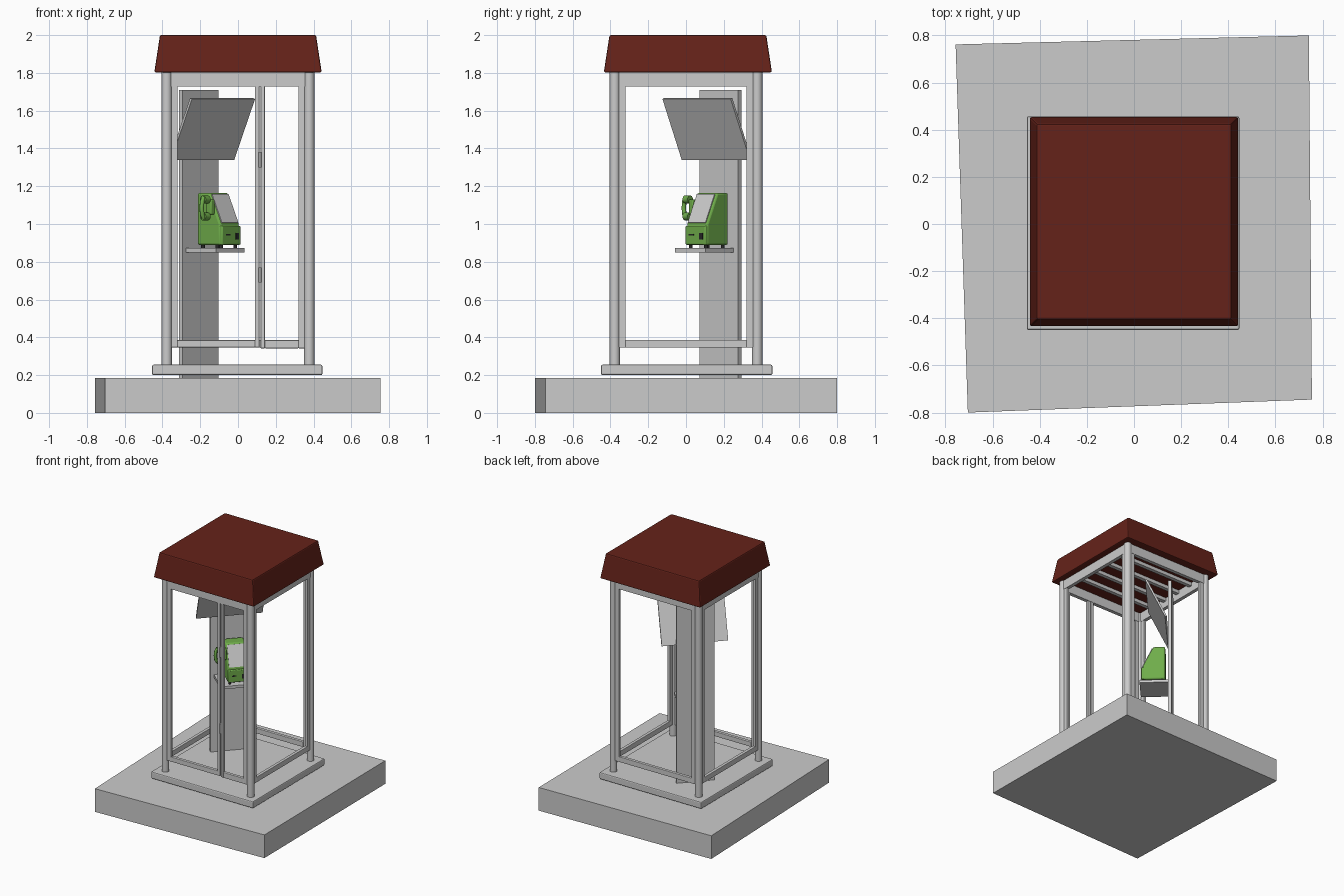
import bpy, bmesh, math
from mathutils import Matrix, Vector

if "Cube" in bpy.data.objects:
    bpy.data.objects.remove(bpy.data.objects["Cube"])


def material(name, col):
    m = bpy.data.materials.new(name)
    m.diffuse_color = (*col, 1)
    m.use_nodes = True
    m.node_tree.nodes["Principled BSDF"].inputs["Base Color"].default_value = m.diffuse_color
    return m


RED = material("dark_red", (0.13, 0.016, 0.01))
GREEN = material("green", (0.16, 0.42, 0.07))
BLACK = material("black", (0.02, 0.02, 0.02))

# Local frame of the corner phone stand: x along the panel, -y facing the user
STAND = Matrix.Translation((-0.1, 0.11, 0)) @ Matrix.Rotation(math.radians(47.2), 4, 'Z')
WORLD = Matrix.Identity(4)


def finish(bm, name, mat=None, frame=WORLD, bevel=0, segs=2, smooth=False):
    bmesh.ops.recalc_face_normals(bm, faces=bm.faces)
    me = bpy.data.meshes.new(name)
    bm.to_mesh(me)
    bm.free()
    ob = bpy.data.objects.new(name, me)
    bpy.context.collection.objects.link(ob)
    ob.matrix_world = frame
    if mat:
        me.materials.append(mat)
    if bevel:
        b = ob.modifiers.new("bevel", 'BEVEL')
        b.width, b.segments = bevel, segs
    if smooth:
        bpy.ops.object.select_all(action='DESELECT')
        ob.select_set(True)
        bpy.context.view_layer.objects.active = ob
        bpy.ops.object.shade_smooth_by_angle(angle=math.radians(35))
    return ob


def loft(name, lower, upper, **kw):
    """Solid between two matching outlines of 3D points."""
    bm = bmesh.new()
    a = [bm.verts.new(p) for p in lower]
    b = [bm.verts.new(p) for p in upper]
    n = len(a)
    bm.faces.new(a)
    bm.faces.new(b)
    for i in range(n):
        j = (i + 1) % n
        bm.faces.new((a[i], a[j], b[j], b[i]))
    return finish(bm, name, **kw)


def box(name, x0, x1, y0, y1, z0, z1, **kw):
    ring = [(x0, y0), (x1, y0), (x1, y1), (x0, y1)]
    return loft(name, [(*p, z0) for p in ring], [(*p, z1) for p in ring], **kw)


def profile_x(name, pts, x0, x1, **kw):
    """Extrude a (y, z) outline along x."""
    return loft(name, [(x0, y, z) for y, z in pts], [(x1, y, z) for y, z in pts], **kw)


def rod(name, p, q, r, sides=24, **kw):
    p, q = Vector(p), Vector(q)
    d = q - p
    bm = bmesh.new()
    bmesh.ops.create_cone(bm, cap_ends=True, segments=sides, radius1=r, radius2=r, depth=d.length,
                          matrix=Matrix.Translation((p + q) / 2) @ d.to_track_quat('Z', 'Y').to_matrix().to_4x4())
    return finish(bm, name, smooth=True, **kw)


# Ground slab, slightly skewed
slab = [(-0.705, -0.8), (0.755, -0.745), (0.742, 0.8), (-0.757, 0.762)]
loft("ground_slab", [(*p, 0) for p in slab], [(*p, 0.185) for p in slab])

# Booth floor
box("booth_floor", -0.455, 0.447, -0.45, 0.457, 0.2, 0.255, bevel=0.008)

# Roof, tapered towards the top
R = [(-1, -1), (1, -1), (1, 1), (-1, 1)]
loft("roof", [(x * 0.443, 0.01 + y * 0.445, 1.803) for x, y in R],
     [(x * 0.413, 0.01 + y * 0.415, 2.0) for x, y in R], mat=RED, bevel=0.008)

# Corner posts
for sx in (-1, 1):
    for sy in (-1, 1):
        rod("corner_post", (sx * 0.377, sy * 0.377, 0.25), (sx * 0.377, sy * 0.377, 1.81), 0.027)

# Window frames on right, back and left, built at the front and turned
for name, turn in (("right", 90), ("back", 180), ("left", 270)):
    f = Matrix.Rotation(math.radians(turn), 4, 'Z')
    for s in (-1, 1):
        a, b = sorted((s * 0.32, s * 0.365))
        box(name + "_stile", a, b, -0.39, -0.365, 0.345, 1.805, frame=f, bevel=0.003)
    box(name + "_bottom_rail", -0.32, 0.32, -0.39, -0.365, 0.345, 0.387, frame=f, bevel=0.003)
    box(name + "_top_rail", -0.36, 0.36, -0.392, -0.363, 1.727, 1.81, frame=f)

# Front: top rail and two door leaves
box("front_top_rail", -0.36, 0.36, -0.392, -0.363, 1.727, 1.81)
for name, a, b, wl, wr, z in (("wide_leaf", -0.355, 0.113, 0.035, 0.023, 0.347),
                              ("narrow_leaf", 0.12, 0.355, 0.022, 0.035, 0.342)):
    box(name + "_left_stile", a, a + wl, -0.39, -0.365, z, 1.735, bevel=0.003)
    box(name + "_right_stile", b - wr, b, -0.39, -0.365, z, 1.735, bevel=0.003)
    box(name + "_bottom_rail", a + wl, b - wr, -0.39, -0.365, z, 0.385, bevel=0.003)
for z in (0.73, 1.34):
    rod("hinge", (0.1165, -0.392, z - 0.04), (0.1165, -0.392, z + 0.04), 0.007, 12)

# Ceiling slats
for i in range(4):
    y = -0.225 + i * 0.15
    box("ceiling_slat", -0.37, 0.37, y - 0.015, y + 0.015, 1.775, 1.806)

# Back panel, hood and shelf of the phone stand
box("back_panel", -0.16, 0.12, 0.115, 0.14, 0, 1.71, frame=STAND)
profile_x("hood", [(0.096, 1.34), (0.109, 1.345), (-0.041, 1.667), (-0.054, 1.662)],
          -0.27, 0.222, frame=STAND)
box("shelf", -0.134, 0.086, -0.102, 0.118, 0.85, 0.872, frame=STAND)

# Phone body with sloping front
profile_x("phone_body", [(0.09, 0.888), (0.09, 1.165), (0.0, 1.165), (-0.078, 1.0), (-0.078, 0.888)],
          -0.075, 0.075, mat=GREEN, frame=STAND, bevel=0.012, segs=3, smooth=True)
box("phone_front_box", -0.073, 0.073, -0.09, 0.0, 0.89, 0.99, mat=GREEN, frame=STAND,
    bevel=0.006, smooth=True)
profile_x("phone_face_plate", [(-0.002, 1.155), (-0.009, 1.158), (-0.08, 1.008), (-0.073, 1.005)],
          -0.064, 0.064, frame=STAND)
box("coin_return", 0.03, 0.055, -0.0925, -0.085, 0.918, 0.953, mat=BLACK, frame=STAND)
box("card_slot", -0.045, -0.01, -0.092, -0.085, 0.938, 0.946, mat=BLACK, frame=STAND)
for x in (-0.055, 0.055):
    for y in (-0.065, 0.065):
        rod("phone_foot", (x, y, 0.87), (x, y, 0.893), 0.01, 12, mat=BLACK, frame=STAND)

# Handset on its side cradle
box("handset_cradle", -0.1, -0.07, -0.035, 0.005, 1.05, 1.13, mat=GREEN, frame=STAND,
    bevel=0.006, smooth=True)
for z in (1.04, 1.13):
    rod("handset_cup", (-0.142, -0.015, z), (-0.105, -0.015, z), 0.021, 20, mat=GREEN, frame=STAND)
cu = bpy.data.curves.new("handset_grip", 'CURVE')
cu.dimensions = '3D'
cu.bevel_depth = 0.012
cu.bevel_resolution = 3
cu.use_fill_caps = True
sp = cu.splines.new('POLY')
grip = [(-0.135, 1.03), (-0.148, 1.05), (-0.152, 1.085), (-0.148, 1.12), (-0.135, 1.14)]
sp.points.add(len(grip) - 1)
for p, (x, z) in zip(sp.points, grip):
    p.co = (x, -0.015, z, 1)
sp.use_smooth = True
cu.materials.append(GREEN)
ob = bpy.data.objects.new("handset_grip", cu)
bpy.context.collection.objects.link(ob)
ob.matrix_world = STAND
